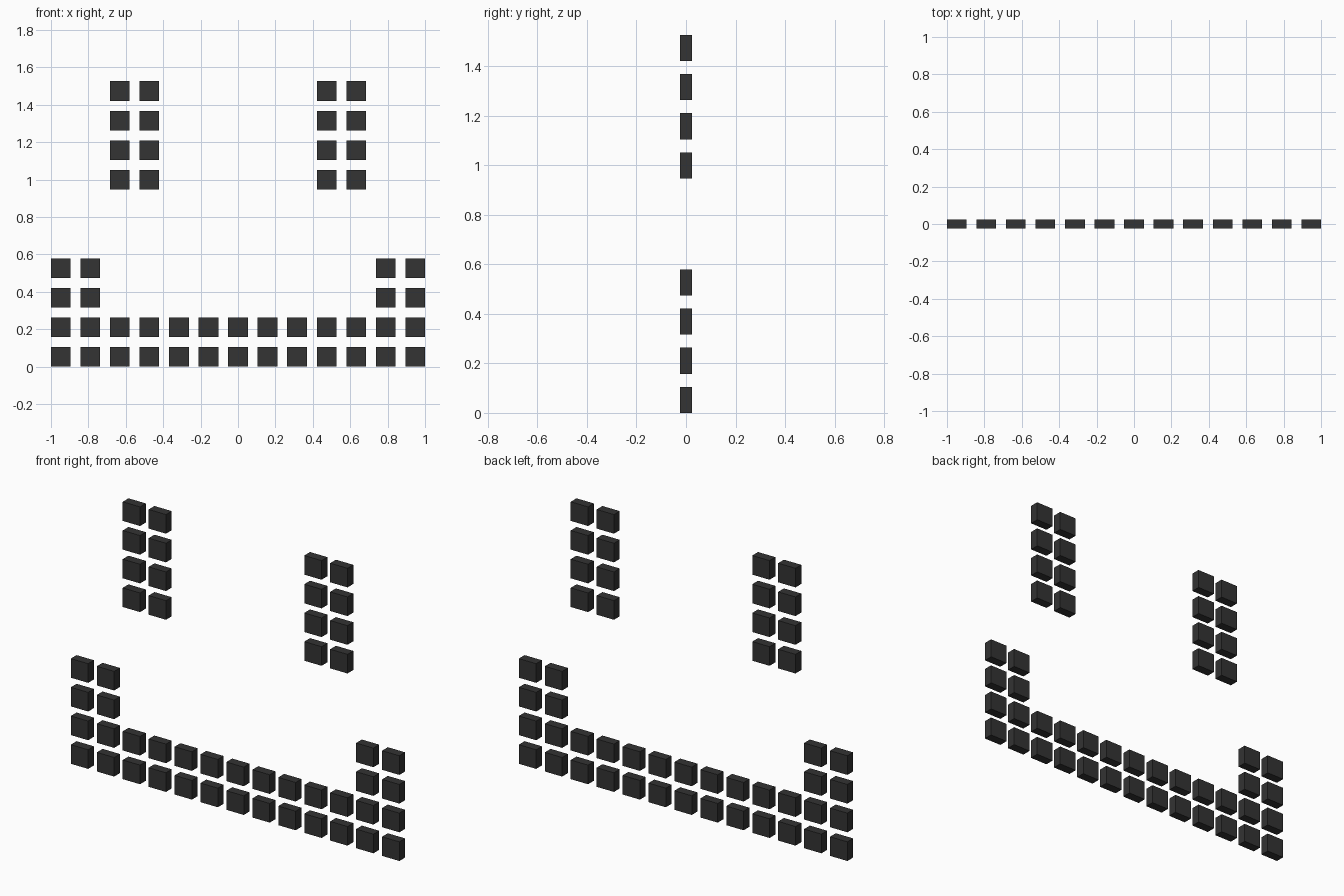
import bpy, bmesh
from mathutils import Matrix, Vector

if "Cube" in bpy.data.objects:
    bpy.data.objects.remove(bpy.data.objects["Cube"])

PITCH = 2 / (12 + 2 / 3)      # spacing of the 13-column tile grid
TILE = PITCH * 2 / 3          # tile width and height
DEPTH = 0.05

mat = bpy.data.materials.new("dark_tile")
mat.diffuse_color = (0.033, 0.033, 0.033, 1)
mat.use_nodes = True
mat.node_tree.nodes["Principled BSDF"].inputs["Base Color"].default_value = mat.diffuse_color


def tiles(name, cells):
    """One object made of square tiles at (column, row) grid cells."""
    bm = bmesh.new()
    for col, row in cells:
        centre = Vector(((col - 6) * PITCH, 0, TILE / 2 + row * PITCH))
        size = Matrix.Diagonal((TILE, DEPTH, TILE, 1))
        bmesh.ops.create_cube(bm, size=1, matrix=Matrix.Translation(centre) @ size)
    mesh = bpy.data.meshes.new(name)
    bm.to_mesh(mesh)
    bm.free()
    mesh.materials.append(mat)
    bpy.context.collection.objects.link(bpy.data.objects.new(name, mesh))


def block(cols, rows):
    return [(c, r) for c in cols for r in rows]


# Mouth: wide bar with raised corners
tiles("mouth_bar", block(range(13), (0, 1)))
tiles("mouth_corner_left", block((0, 1), (2, 3)))
tiles("mouth_corner_right", block((11, 12), (2, 3)))

# Eyes: two columns of four tiles
tiles("eye_left", block((2, 3), range(6, 10)))
tiles("eye_right", block((9, 10), range(6, 10)))
